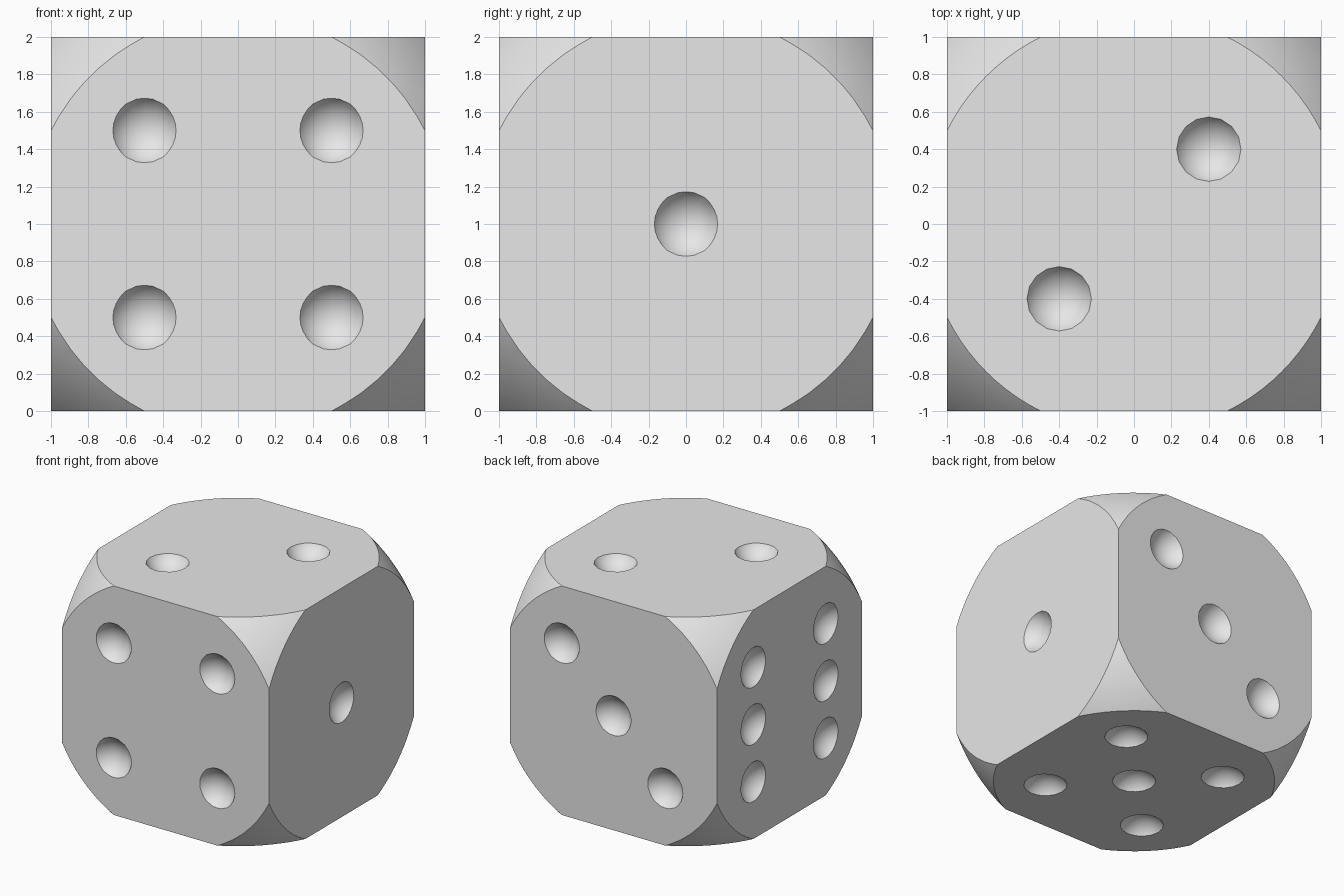
import bpy
import math

cube = bpy.data.objects.get("Cube")
if cube:
    bpy.data.objects.remove(cube, do_unlink=True)

# Single plain grey
grey = bpy.data.materials.new("plain grey")
grey.use_nodes = True
grey.diffuse_color = (0.8, 0.8, 0.8, 1)
grey.node_tree.nodes["Principled BSDF"].inputs["Base Color"].default_value = (0.8, 0.8, 0.8, 1)

MID = 1.0        # height of the die's centre
PIP = 0.2        # radius of the pip balls
LIFT = 1.1       # distance of the ball centres from the die's centre


def ball(name, radius, location, segments, rings):
    bpy.ops.mesh.primitive_uv_sphere_add(radius=radius, location=location,
                                         segments=segments, ring_count=rings)
    obj = bpy.context.object
    obj.name = name
    obj.data.materials.append(grey)
    bpy.ops.object.shade_smooth()
    return obj


def apply_boolean(target, cutter, operation):
    mod = target.modifiers.new("cut", "BOOLEAN")
    mod.operation = operation
    mod.solver = "EXACT"
    mod.object = cutter
    bpy.context.view_layer.objects.active = target
    bpy.ops.object.modifier_apply(modifier=mod.name)
    bpy.data.objects.remove(cutter, do_unlink=True)


# Body: a cube with its corners rounded off by a larger sphere
bpy.ops.mesh.primitive_cube_add(size=2, location=(0, 0, MID))
die = bpy.context.object
die.name = "die_body"
die.data.materials.append(grey)
apply_boolean(die, ball("corner_rounder", 1.5, (0, 0, MID), 96, 48), "INTERSECT")

# Pip layouts: axis and side of each face, then the two in-plane coordinates
h = 0.5
corners = [(a, b) for a in (-h, h) for b in (-h, h)]
faces = [
    (0, 1, [(0, 0)]),                                   # one
    (2, 1, [(-0.4, -0.4), (0.4, 0.4)]),                 # two
    (1, 1, [(-h, -h), (0, 0), (h, h)]),                 # three
    (1, -1, corners),                                   # four
    (2, -1, corners + [(0, 0)]),                        # five
    (0, -1, corners + [(-h, 0), (h, 0)]),               # six
]

# Pips: shallow round hollows
for axis, side, spots in faces:
    for spot in spots:
        centre = list(spot)
        centre.insert(axis, side * LIFT)
        centre[2] += MID
        apply_boolean(die, ball("pip_cutter", PIP, centre, 16, 16), "DIFFERENCE")

# Smooth curved parts, crisp edges
bpy.ops.object.select_all(action="DESELECT")
die.select_set(True)
bpy.context.view_layer.objects.active = die
bpy.ops.object.shade_smooth_by_angle(angle=math.radians(25))
